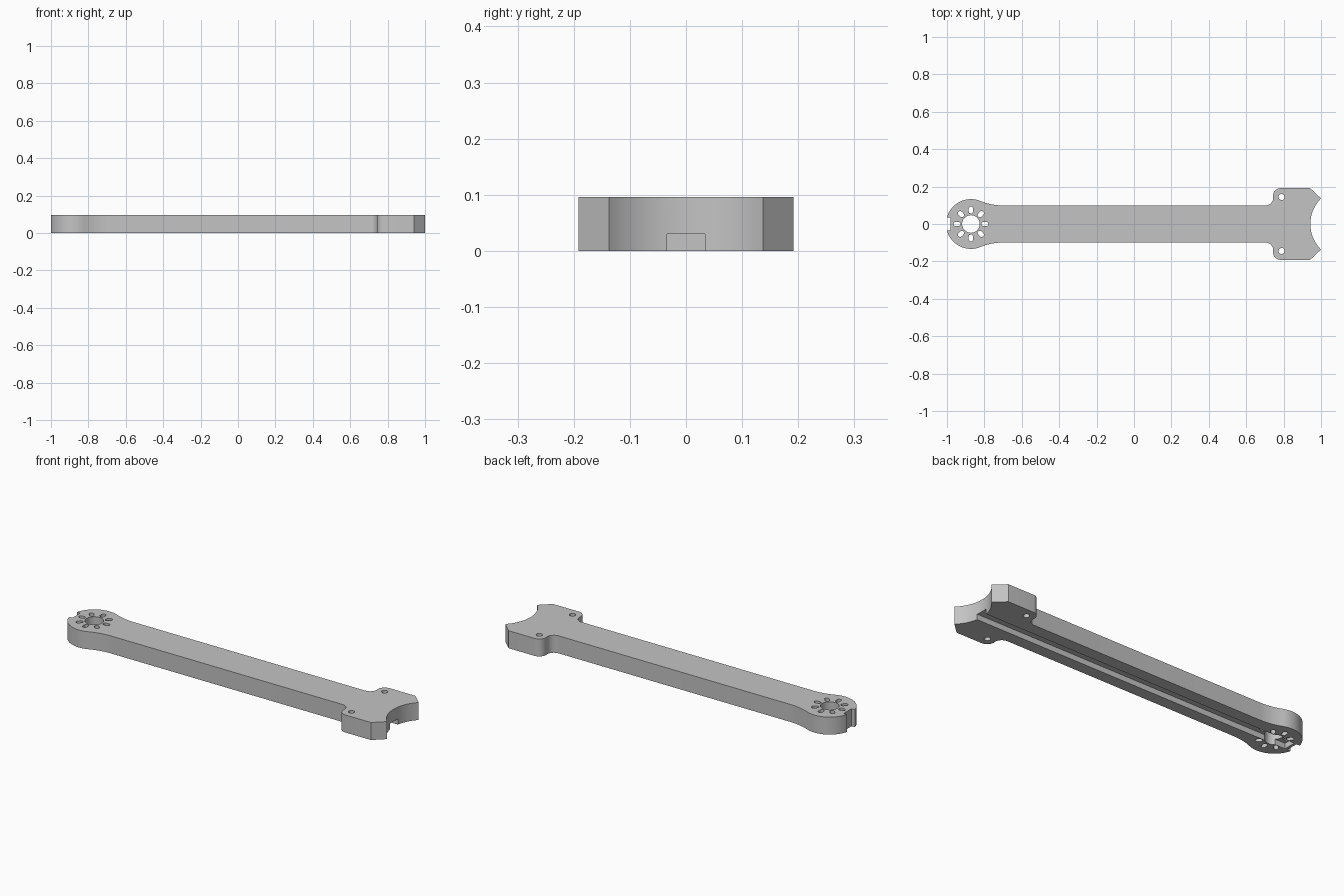
import bpy
import bmesh
from math import cos, sin, pi, radians

HEIGHT = 0.096
HUB_X, HUB_R = -0.872, 0.133

if "Cube" in bpy.data.objects:
    bpy.data.objects.remove(bpy.data.objects["Cube"], do_unlink=True)

grey = bpy.data.materials.new("light_grey")
grey.use_nodes = True
colour = (0.55, 0.55, 0.55, 1)
grey.diffuse_color = colour
grey.node_tree.nodes["Principled BSDF"].inputs["Base Color"].default_value = colour


def arc(cx, cy, r, start, end, steps):
    angles = [radians(start + (end - start) * i / steps) for i in range(steps + 1)]
    return [(cx + r * cos(a), cy + r * sin(a)) for a in angles]


def rect(x0, x1, half):
    return [(x0, -half), (x1, -half), (x1, half), (x0, half)]


def slot(angle):
    """Rounded slot pointing outward from the hub centre."""
    pts = arc(0.081, 0, 0.012, -90, 90, 8) + arc(0.068, 0, 0.012, 90, 270, 8)
    c, s = cos(angle), sin(angle)
    return [(HUB_X + x * c - y * s, x * s + y * c) for x, y in pts]


def prism(name, outlines, z0, z1):
    """Extrude closed outlines into one object."""
    bm = bmesh.new()
    for pts in outlines:
        face = bm.faces.new([bm.verts.new((x, y, z0)) for x, y in pts])
        top = bmesh.ops.extrude_face_region(bm, geom=[face])["geom"]
        verts = [g for g in top if isinstance(g, bmesh.types.BMVert)]
        bmesh.ops.translate(bm, verts=verts, vec=(0, 0, z1 - z0))
    bmesh.ops.recalc_face_normals(bm, faces=bm.faces)
    mesh = bpy.data.meshes.new(name)
    bm.to_mesh(mesh)
    bm.free()
    mesh.materials.append(grey)
    obj = bpy.data.objects.new(name, mesh)
    bpy.context.collection.objects.link(obj)
    return obj


# Half outline: round hub, blend, straight beam, flared foot, scooped end
half = arc(HUB_X, 0, HUB_R, 180, 67.6, 28)
half += arc(-0.70, 0.418, 0.319, 247.6, 270, 12)[1:]
half += arc(0.703, 0.14, 0.041, -90, 0, 10)
half += arc(0.785, 0.15, 0.042, 180, 90, 10)
half += [(0.941, 0.192)]
half += arc(1.136, 0, 0.193, 134.8, 180, 14)
outline = half + [(x, -y) for x, y in reversed(half[1:-1])]
arm = prism("arm", [outline], 0, HEIGHT)

# Through cuts: hub bore, slots, end notch and screw holes
cuts = [arc(HUB_X, 0, 0.047, 0, 360, 40)[:-1], rect(-1.1, -0.98, 0.034)]
cuts += [slot(i * pi / 4) for i in range(8)]
cuts += [arc(0.789, side * 0.144, 0.016, 0, 360, 20)[:-1] for side in (-1, 1)]
holes = prism("hole_cutter", cuts, -0.05, HEIGHT + 0.05)

# Cable groove along the underside
groove = prism("groove_cutter", [rect(-0.966, 1.1, 0.034)], -0.05, 0.03)

bpy.ops.object.select_all(action="DESELECT")
bpy.context.view_layer.objects.active = arm
arm.select_set(True)
for cutter in (groove, holes):
    cutter.hide_render = True
    mod = arm.modifiers.new(cutter.name, "BOOLEAN")
    mod.operation = "DIFFERENCE"
    mod.solver = "EXACT"
    mod.object = cutter
    bpy.ops.object.modifier_apply(modifier=mod.name)
    bpy.data.objects.remove(cutter, do_unlink=True)

bpy.ops.object.shade_smooth_by_angle(angle=radians(30))
